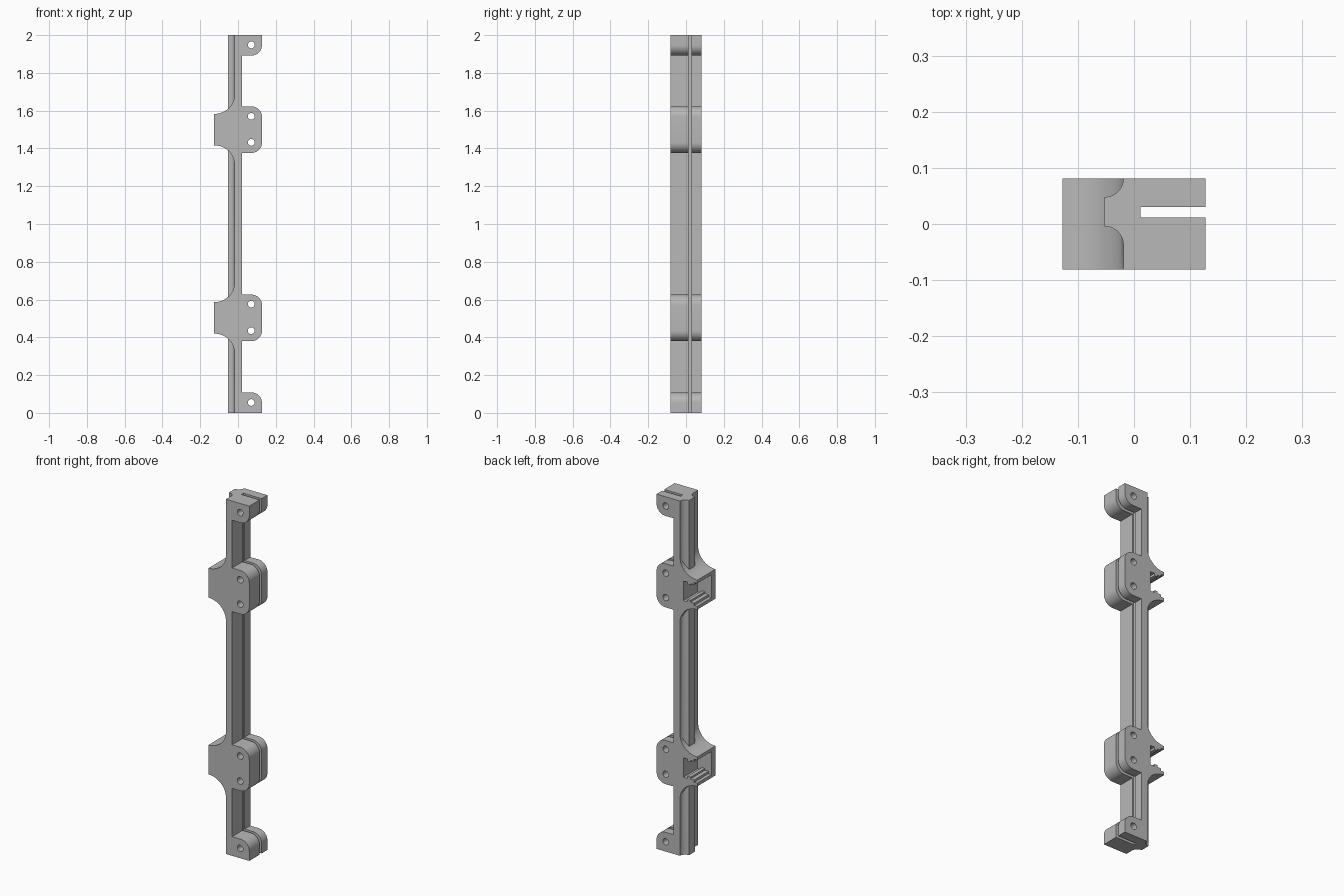
import bpy, bmesh, math
from mathutils import Vector

if "Cube" in bpy.data.objects:
    bpy.data.objects.remove(bpy.data.objects["Cube"], do_unlink=True)

grey = bpy.data.materials.new("plain_grey")
grey.use_nodes = True
COLOUR = (0.48, 0.48, 0.48, 1)
grey.diffuse_color = COLOUR
grey.node_tree.nodes["Principled BSDF"].inputs["Base Color"].default_value = COLOUR

HALF_X, HALF_Y = 0.127, 0.081
RIB, SLAB, FACE = -0.053, -0.019, 0.02   # x of rib face, slab back, slab front


def arc(cx, cz, rx, rz, start, end, steps=12):
    """Points on an elliptical arc, angles in degrees."""
    angles = [math.radians(start + (end - start) * i / steps) for i in range(steps + 1)]
    return [(cx + rx * math.cos(a), cz + rz * math.sin(a)) for a in angles]


def prism(name, outline, low, high, along):
    """Extrude a 2D outline: (x, y) along z, or (x, z) along y."""
    def place(p, h):
        return (p[0], p[1], h) if along == "z" else (p[0], h, p[1])
    bm = bmesh.new()
    base = bm.faces.new([bm.verts.new(place(p, low)) for p in outline])
    moved = bmesh.ops.extrude_face_region(bm, geom=[base])["geom"]
    shift = Vector(place((0, 0), high - low))
    bmesh.ops.translate(bm, vec=shift, verts=[v for v in moved if isinstance(v, bmesh.types.BMVert)])
    bmesh.ops.recalc_face_normals(bm, faces=bm.faces)
    mesh = bpy.data.meshes.new(name)
    bm.to_mesh(mesh)
    bm.free()
    mesh.materials.append(grey)
    obj = bpy.data.objects.new(name, mesh)
    bpy.context.collection.objects.link(obj)
    return obj


def combine(target, tool, operation):
    """Apply a boolean and remove the tool object."""
    mod = target.modifiers.new("combine", "BOOLEAN")
    mod.operation, mod.object, mod.solver = operation, tool, "EXACT"
    bpy.context.view_layer.objects.active = target
    bpy.ops.object.modifier_apply(modifier=mod.name)
    bpy.data.objects.remove(tool, do_unlink=True)


# Rail: slab with a coved rib along its back
cove = 0.033
section = [(FACE, -HALF_Y), (FACE, HALF_Y)]
section += arc(RIB, HALF_Y, SLAB - RIB, cove, 0, -90)
section += arc(RIB, -0.037, SLAB - RIB, cove, 90, 0)
section += [(SLAB, -HALF_Y)]
rail = prism("mounting_rail", section, 0, 2, "z")


def add_block(name, outline):
    combine(rail, prism(name, outline, -HALF_Y, HALF_Y, "y"), "UNION")


# End tabs with one rounded corner each
R = 0.055
for z_end, side in ((0, 1), (2, -1)):
    inner = z_end + side * 0.108
    outline = [(0, z_end), (HALF_X, z_end)]
    outline += arc(HALF_X - R, inner - side * R, R, side * R, 0, 90)
    outline += [(0, inner)]
    add_block("end_tab", outline)

# Middle brackets: rounded tab in front, flared clip behind
for zc in (0.503, 1.4995):
    tab, clip, flare = 0.123, 0.083, 0.1
    low, high = zc - tab, zc + tab
    outline = [(SLAB + 0.005, low)]
    outline += arc(HALF_X - R, low + R, R, R, -90, 0)
    outline += arc(HALF_X - R, high - R, R, R, 0, 90)
    outline += [(SLAB + 0.005, high)]
    add_block("bracket_tab", outline)

    width = SLAB + HALF_X
    outline = arc(-HALF_X, zc + clip + flare, width, flare, 0, -90, 16)
    outline += arc(-HALF_X, zc - clip - flare, width, flare, 90, 0, 16)
    outline += [(0, zc - clip - flare), (0, zc + clip + flare)]
    add_block("bracket_clip", outline)

    # Stepped pocket open at the back and at the clip mouth
    steps = [(-0.2, 0.065), (-0.108, 0.065), (-0.108, 0.052), (-0.085, 0.052),
             (-0.085, 0.042), (-0.066, 0.042), (-0.066, 0.055), (-0.04, 0.055)]
    outline = [(x, zc + h) for x, h in steps]
    outline += [(x, zc - h) for x, h in reversed(steps)]
    combine(rail, prism("pocket_cutter", outline, -0.047, 0.2, "y"), "DIFFERENCE")

# Long slot through the tabs and the rail face
slot = [(0.012, 0.012), (0.3, 0.012), (0.3, 0.03), (0.012, 0.03)]
combine(rail, prism("slot_cutter", slot, -0.1, 2.1, "z"), "DIFFERENCE")

# Pin holes
for z in (0.055, 0.435, 0.576, 1.432, 1.57, 1.948):
    circle = arc(0.07, z, 0.018, 0.018, 0, 360, 24)[:-1]
    combine(rail, prism("hole_cutter", circle, -0.2, 0.2, "y"), "DIFFERENCE")

bpy.ops.object.select_all(action="DESELECT")
rail.select_set(True)
bpy.context.view_layer.objects.active = rail
bpy.ops.object.shade_smooth_by_angle(angle=math.radians(30))
